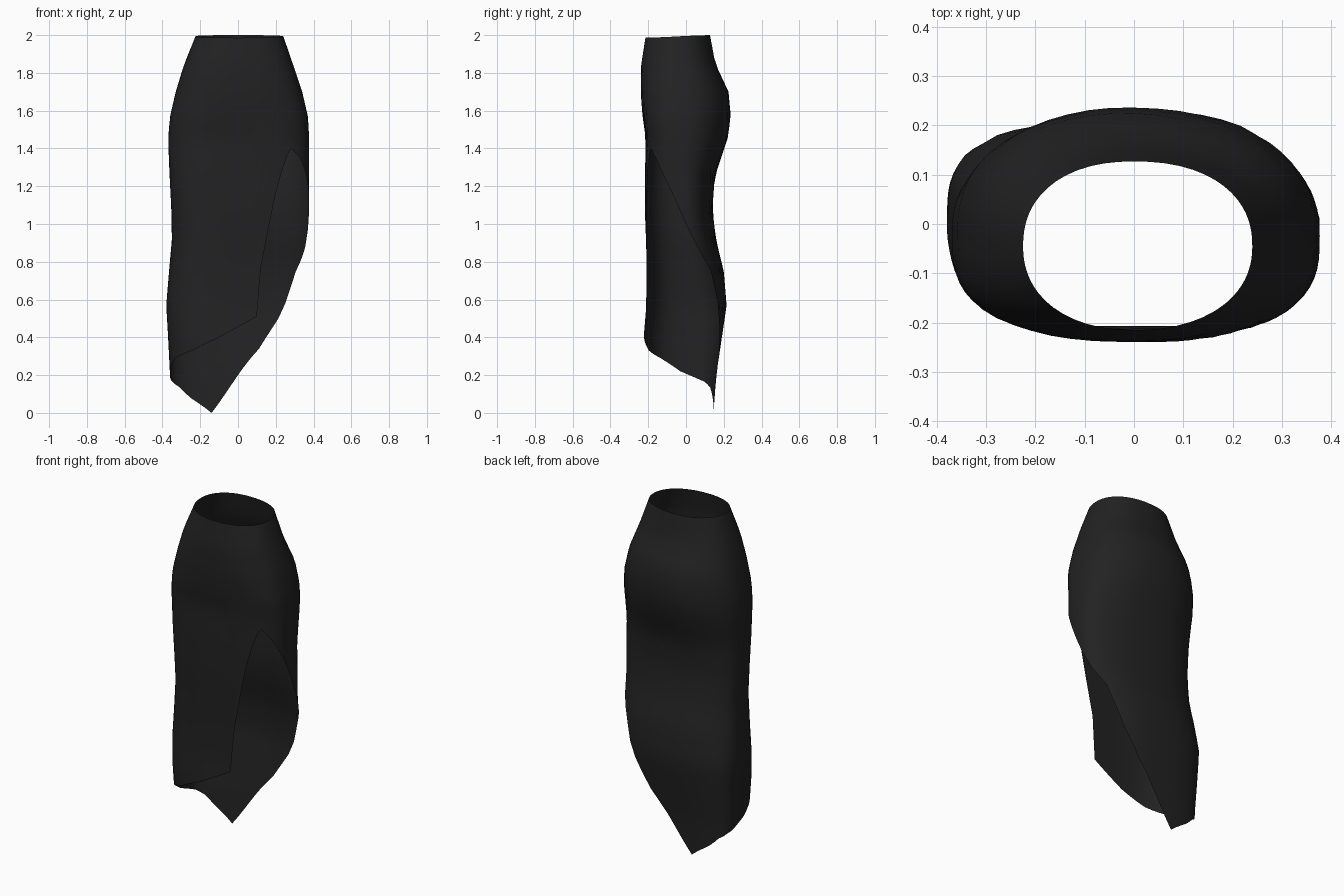
import bpy, bmesh
from math import atan2, cos, sin, tau, copysign

cube = bpy.data.objects.get("Cube")
if cube:
    bpy.data.objects.remove(cube, do_unlink=True)

# Body sections: height, right and left half width, front and back y, centre y
SECTIONS = [
    (2.0, .225, .24, -.215, .127, -.045),
    (1.85, .285, .29, -.237, .155, -.035),
    (1.7, .33, .34, -.24, .225, -.02),
    (1.57, .36, .37, -.23, .237, -.02),
    (1.45, .37, .377, -.212, .22, -.02),
    (1.25, .362, .376, -.218, .152, -.01),
    (1.08, .353, .377, -.218, .14, 0),
    (.92, .35, .367, -.212, .158, .01),
    (.75, .365, .37, -.207, .2, .02),
    (.57, .38, .35, -.21, .215, .03),
    (.4, .37, .33, -.224, .19, .03),
    (.2, .36, .31, -.21, .16, .03),
    (0, .35, .3, -.2, .146, .03),
]

# Lower edge, running from the front across the open slit, the back and the side
HEM = [
    (-.25, -.205, .33), (-.1, -.22, .4), (.1, -.215, .51), (.123, -.21, .77),
    (.17, -.215, 1.0), (.2, -.21, 1.16), (.24, -.205, 1.29), (.275, -.2, 1.37),
    (.3, -.195, 1.4), (.34, -.165, 1.35), (.37, -.1, 1.22), (.375, 0, 1.0),
    (.357, .06, .88), (.3, .13, .75), (.2, .165, .5), (.1, .16, .34),
    (0, .155, .2), (-.14, .145, 0), (-.26, .145, .08), (-.33, .135, .135),
    (-.355, .1, .165), (-.36, -.03, .22), (-.34, -.14, .29),
]
WIDE, DEEP = .37, .2
ROWS = 30


def section(z):
    """Section values at a height, blended between neighbouring sections."""
    for upper, lower in zip(SECTIONS, SECTIONS[1:]):
        if z >= lower[0]:
            t = (z - lower[0]) / (upper[0] - lower[0])
            return [b + (a - b) * t for a, b in zip(upper, lower)]
    return list(SECTIONS[-1])


def surface_point(angle, z):
    """Point on the rounded, slightly boxy section at a height."""
    _, right, left, front, back, mid = section(z)
    dx, dy = WIDE * cos(angle), DEEP * sin(angle)
    width = left if dx > 0 else right
    depth = back - mid if dy > 0 else mid - front
    drop = max(0, min(1, (2 - z) / .5))
    power = 2.2 + drop if dy < 0 else 2.25
    if dy > 0 and dx < 0:
        power += max(0, .8 - z) * 2
    scale = (abs(dx / width) ** power + abs(dy / depth) ** power) ** (-1 / power)
    return dx * scale, mid + dy * scale


# Columns follow the hem points, with extra columns in wide gaps
knots = []
for x, y, z in HEM:
    angle = atan2((y - section(z)[-1]) / DEEP, x / WIDE)
    while knots and angle < knots[-1][0]:
        angle += tau
    knots.append((angle, z))
knots.append((knots[0][0] + tau, knots[0][1]))
columns = []
for (a, za), (b, zb) in zip(knots, knots[1:]):
    steps = max(1, round((b - a) / .09))
    columns += [(a + (b - a) * i / steps, za + (zb - za) * i / steps)
                for i in range(steps)]

# Fabric sheet from the waist down to the hem
bm = bmesh.new()
grid = []
for angle, hem in columns:
    column = []
    for row in range(ROWS + 1):
        t = row / ROWS
        z = 2 + (hem - 2) * t
        x, y = surface_point(angle, z)
        dip = .007 * (1 - sin(angle)) * (1 - t) ** 8
        column.append(bm.verts.new((x, y, z - dip)))
    grid.append(column)
for i, column in enumerate(grid):
    after = grid[(i + 1) % len(grid)]
    for row in range(ROWS):
        bm.faces.new((column[row], column[row + 1], after[row + 1], after[row]))
mesh = bpy.data.meshes.new("wrap_skirt")
bm.to_mesh(mesh)
bm.free()
skirt = bpy.data.objects.new("wrap_skirt", mesh)
bpy.context.collection.objects.link(skirt)

# Black fabric
fabric = bpy.data.materials.new("black_fabric")
fabric.use_nodes = True
colour = (.016, .016, .016, 1)
fabric.diffuse_color = colour
fabric.node_tree.nodes["Principled BSDF"].inputs["Base Color"].default_value = colour
mesh.materials.append(fabric)

bpy.context.view_layer.objects.active = skirt
skirt.select_set(True)
bpy.ops.object.shade_smooth_by_angle()
